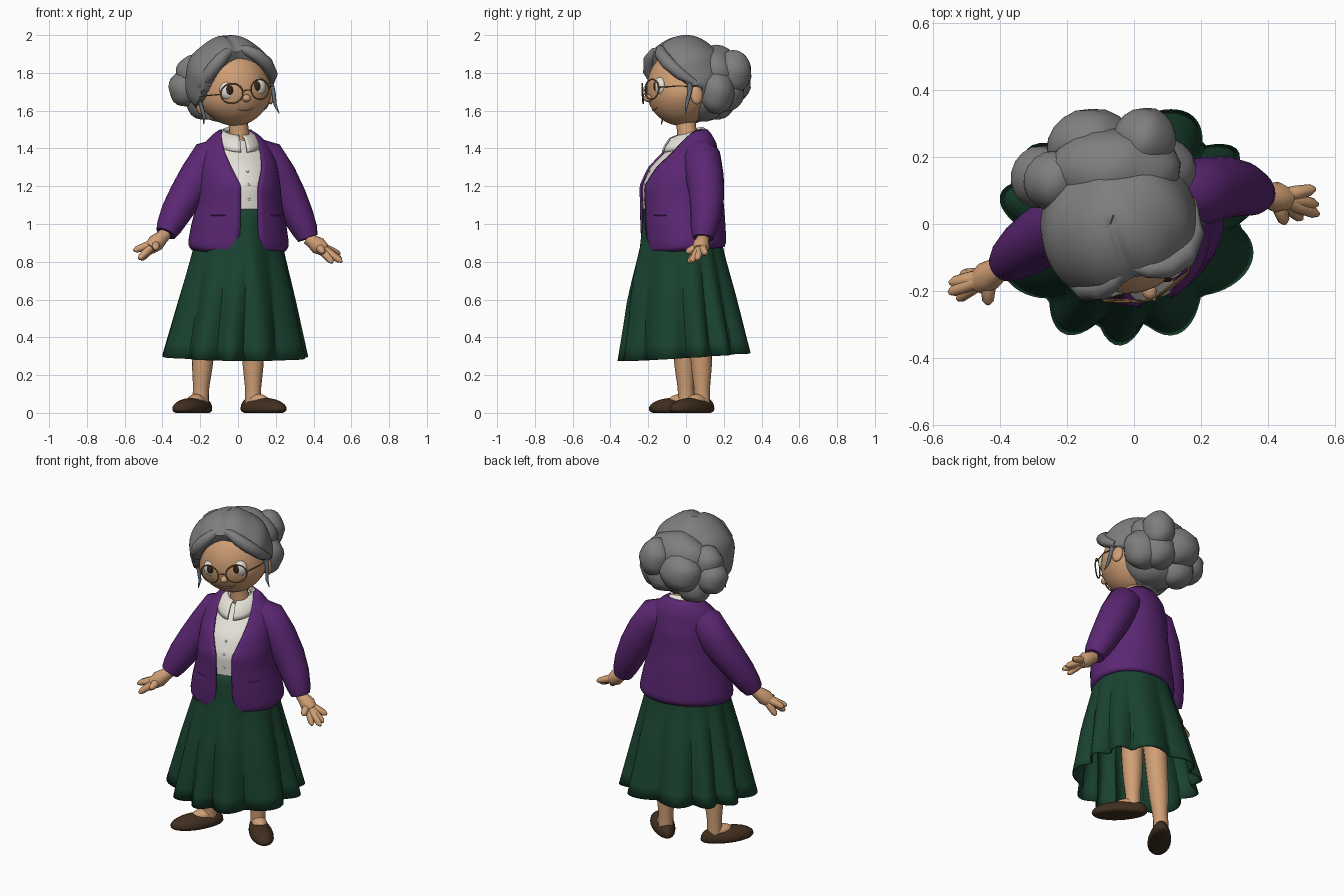
import bpy, bmesh, math
from mathutils import Matrix, Vector

if "Cube" in bpy.data.objects:
    bpy.data.objects.remove(bpy.data.objects["Cube"])

def material(name, r, g, b):
    m = bpy.data.materials.new(name)
    m.diffuse_color = (r, g, b, 1)
    m.use_nodes = True
    m.node_tree.nodes["Principled BSDF"].inputs["Base Color"].default_value = m.diffuse_color
    return m

HAIR = material("grey_hair", .21, .21, .21)
LOCK = material("blue_grey_lock", .12, .15, .17)
SKIN = material("skin", .63, .345, .178)
PURPLE = material("purple_knit", .105, .020, .172)
GREEN = material("green_cloth", .010, .056, .029)
WHITE = material("off_white", .77, .75, .68)
SHOE = material("brown_leather", .052, .028, .014)
GOLD = material("bronze_frame", .26, .14, .05)
DARK = material("dark_brown", .035, .018, .01)

I = Matrix.Identity(4)
BODY = Matrix.Rotation(math.radians(15), 4, 'Z')
HEAD = (Matrix.Translation((-.018, -.025, 1.71)) @ Matrix.Rotation(math.radians(18), 4, 'Z')
        @ Matrix.Rotation(math.radians(-8), 4, 'Y'))

def finish(bm, name, mat, mtx=I, angle=50):
    bm.transform(mtx)
    me = bpy.data.meshes.new(name)
    bm.to_mesh(me)
    bm.free()
    me.materials.append(mat)
    ob = bpy.data.objects.new(name, me)
    bpy.context.collection.objects.link(ob)
    bpy.ops.object.select_all(action='DESELECT')
    ob.select_set(True)
    bpy.context.view_layer.objects.active = ob
    bpy.ops.object.shade_smooth_by_angle(angle=math.radians(angle))
    return ob

def loft(name, rings, mat, mtx=I, closed=True, caps=False, thick=0, angle=50):
    bm = bmesh.new()
    vs = [[bm.verts.new(p) for p in r] for r in rings]
    n = len(rings[0])
    for a, b in zip(vs, vs[1:]):
        for i in range(n if closed else n - 1):
            j = (i + 1) % n
            bm.faces.new((a[i], a[j], b[j], b[i]))
    if caps:
        bm.faces.new(vs[0][::-1])
        bm.faces.new(vs[-1])
        bmesh.ops.recalc_face_normals(bm, faces=bm.faces)
    ob = finish(bm, name, mat, mtx, angle)
    if thick:
        s = ob.modifiers.new("thickness", 'SOLIDIFY')
        s.thickness, s.offset = thick, -1
    return ob

def tube(name, pts, radii, mat, mtx=I, n=12):
    pts = [Vector(p) for p in pts]
    rings = []
    for k, p in enumerate(pts):
        t = (pts[min(k + 1, len(pts) - 1)] - pts[max(k - 1, 0)]).normalized()
        ref = Vector((0, 1, 0)) if abs(t.y) < .8 else Vector((0, 0, 1))
        u = t.cross(ref).normalized()
        w = t.cross(u)
        r = radii[k] if isinstance(radii, (list, tuple)) else radii
        rings.append([p + r * (math.cos(a) * u + math.sin(a) * w)
                      for a in (2 * math.pi * i / n for i in range(n))])
    return loft(name, rings, mat, mtx, caps=True)

def ball(name, c, r, mat, mtx=I, shape=None, u=24, v=16):
    bm = bmesh.new()
    bmesh.ops.create_uvsphere(bm, u_segments=u, v_segments=v, radius=1)
    for p in bm.verts:
        q = Vector((p.co.x * r[0], p.co.y * r[1], p.co.z * r[2])) + Vector(c)
        p.co = shape(q) if shape else q
    return finish(bm, name, mat, mtx)

def lerp_rows(rows, z):
    for a, b in zip(rows, rows[1:]):
        if z <= b[0] + 1e-6:
            t = max(0, (z - a[0]) / (b[0] - a[0]))
            return [p + (q - p) * t for p, q in zip(a, b)]
    return list(rows[-1])

# Torso rows: height, centre depth, half width, half depth, opening half width
TORSO = [(.845, -.01, .255, .21, .065), (.875, -.01, .272, .22, .055), (.98, -.017, .255, .223, .05),
         (1.1, -.022, .228, .222, .048), (1.2, -.03, .218, .218, .048), (1.3, -.01, .208, .193, .085),
         (1.38, .022, .195, .145, .10), (1.43, .04, .168, .118, .10), (1.47, .05, .13, .088, .095),
         (1.5, .055, .085, .06, .08)]

# Cardigan: open-fronted shell
rings = []
for k in range(28):
    z = .845 + .655 * k / 27
    _, cy, rx, ry, op = lerp_rows(TORSO, z)
    a0 = math.asin(min(.95, op / rx))
    ring = []
    for i in range(49):
        a = a0 + (2 * math.pi - 2 * a0) * i / 48
        lift = .035 * (1 - math.cos(a)) / 2 * max(0, (1.1 - z) / .25)
        ring.append((rx * math.sin(a), cy - ry * math.cos(a), z + lift))
    rings.append(ring)
loft("cardigan", rings, PURPLE, BODY, closed=False, thick=.012)

# Blouse under the cardigan
rings = []
for k in range(14):
    z = 1.08 + .4 * k / 13
    _, cy, rx, ry, op = lerp_rows(TORSO, z)
    rings.append([((rx - .014) * math.sin(a), cy - (ry - .014) * math.cos(a), z)
                  for a in (2 * math.pi * i / 40 for i in range(40))])
loft("blouse", rings, WHITE, BODY, caps=True)

# Pocket slits and blouse buttons
for s in (-1, 1):
    pts = []
    for i in range(5):
        a = s * (.55 + .09 * i)
        pts.append((.239 * math.sin(a), -.021 - .222 * math.cos(a), 1.045))
    tube("pocket_slit", pts, .002, PURPLE, BODY, 6)
for z in (1.13, 1.21, 1.28):
    _, cy, rx, ry, op = lerp_rows(TORSO, z)
    ball("button", (0, cy - ry + .012, z), (.007, .004, .007), WHITE, BODY, u=8, v=6)

# Folded collar, split at the front and tucked in at the back
def collar_point(r, z, dy, a):
    front = (1 + math.cos(a)) / 2
    return ((r - .012 * front) * math.sin(a), .035 + dy * front - r * (.72 + .28 * front) * math.cos(a),
            z + .045 * (1 - front) - .02 * max(0, math.cos(a)) * (r > .11))

loft("collar", [[collar_point(r, z, dy, .14 + (2 * math.pi - .28) * i / 36) for i in range(37)]
                for r, z, dy in ((.135, 1.40, -.03), (.13, 1.425, -.028), (.105, 1.455, -.02), (.075, 1.47, -.01),
                                 (.062, 1.45, 0))],
     WHITE, BODY, closed=False, thick=.008)

# Pleated skirt with a forward bulge below the cardigan opening
SKIRT = [(.275, .005, .40, .36), (.6, -.013, .315, .292), (.86, -.017, .245, .216), (1.1, -.02, .2, .2)]
rings = []
for k in range(12):
    z = .275 + .825 * k / 11
    _, cy, rx, ry = lerp_rows(SKIRT, z)
    down = max(0, (1 - z) / .72)
    ring = []
    for i in range(132):
        a = 2 * math.pi * i / 132
        fold = 1 - abs(math.sin(5.5 * (a + .13 * math.sin(3 * a + 1))))
        f = 1 - .17 * down * fold
        lift = .045 * down * (1 - math.cos(a)) / 2
        d = min(a, 2 * math.pi - a)
        push = .025 * math.exp(-(d / .28) ** 2) * math.exp(-((z - .8) / .2) ** 2)
        ring.append((rx * f * math.sin(a) - .018 * down, cy - (ry * f + push) * math.cos(a), z + lift))
    rings.append(ring)
loft("skirt", rings, GREEN, BODY, thick=.008, angle=30)

# Sleeves, cuffs and hands
ARMS = [
    ("left", [(.08, .065, 1.38), (.15, .085, 1.35), (.212, .10, 1.25), (.272, .11, 1.14), (.32, .105, 1.04),
              (.355, .093, .965), (.37, .09, .925)],
     (.425, .08, .885), [(.55, .028, .80), (.548, .058, .81), (.54, .105, .84), (.50, .015, .795)], (.45, .0, .85)),
    ("right", [(-.08, .02, 1.38), (-.15, .015, 1.35), (-.212, -.005, 1.25), (-.275, -.04, 1.15), (-.328, -.075, 1.06),
               (-.365, -.105, .985), (-.382, -.12, .95)],
     (-.435, -.155, .90), [(-.552, -.205, .86), (-.55, -.175, .86), (-.525, -.225, .815), (-.515, -.15, .81)],
     (-.435, -.24, .87))]
for side, path, palm, tips, thumb in ARMS:
    tube(side + "_sleeve", path, [.08, .10, .10, .092, .082, .068, .055], PURPLE, n=20)
    wrist, palm = Vector(path[-1]), Vector(palm)
    tube(side + "_palm", [wrist, wrist.lerp(palm, .4), palm, palm + (palm - wrist) * .6],
         [.034, .036, .046, .034], SKIN)
    for t in tips + [thumb]:
        t = Vector(t)
        tube(side + "_finger", [palm, palm.lerp(t, .5), palm.lerp(t, .88), t],
             [.024, .022, .017, .007], SKIN, n=8)

# Legs and shoes
def last(q):
    # flat sole, tall heel, low toe
    h = .105 - .045 * (min(1, max(0, (.1 - q.y) / .12)))
    return Vector((q.x * (1 + .8 * max(0, -q.y)), q.y, .02 + q.z * h if q.z > 0 else .02 * (1 + max(-1, q.z * 2))))

for side, hip, ankle, toe in (("left", (.08, .075, .6), (.08, .085, .1), 46),
                              ("right", (-.17, -.02, .6), (-.197, .0, .1), -35)):
    hip, ankle = Vector(hip), Vector(ankle)
    tube(side + "_leg", [hip, hip.lerp(ankle, .5), hip.lerp(ankle, .7), hip.lerp(ankle, .93), ankle,
                         ankle - Vector((0, 0, .05))], [.068, .06, .055, .043, .043, .043], SKIN, n=16)
    m = Matrix.Translation((ankle.x, ankle.y, 0)) @ Matrix.Rotation(math.radians(toe), 4, 'Z')
    ball(side + "_shoe", (0, -.075, 0), (.062, .158, 1), SHOE, m, last)
    ball(side + "_instep", (0, -.035, .065), (.042, .07, .035), SKIN, m)

# Neck, head, ears, nose and mouth
tube("neck", [(.01, .02, 1.40), (.005, .005, 1.49), (-.005, -.01, 1.6)], [.072, .052, .05], SKIN, n=16)

def face_shape(q):
    q.x *= 1 + .06 * math.exp(-((q.z + .06) / .06) ** 2)
    q.z *= 1.14 if q.z > 0 else 1
    return q

ball("head", (0, 0, 0), (.188, .182, .19), SKIN, HEAD, face_shape, 36, 24)
ball("nose", (0, -.185, -.045), (.022, .026, .02), SKIN, HEAD)
tube("mouth", [(-.045, -.153, -.098), (-.02, -.156, -.108), (.02, -.156, -.108), (.045, -.153, -.098)],
     [.002, .003, .003, .002], SKIN, HEAD, 6)
for s in (-1, 1):
    ball("ear", (s * .197, .02, -.055), (.02, .034, .05), SKIN, HEAD)
    ball("eye_white", (s * .082, -.142, .008), (.047, .031, .05), WHITE, HEAD)
    ball("iris", (s * .078 - .004, -.156, .01), (.025, .022, .032), DARK, HEAD)
    # Spectacle rim and temple
    rim = [(s * .079 + .056 * math.cos(a), -.19 + .02 * math.cos(a) * s, -.008 + .053 * math.sin(a))
           for a in (2 * math.pi * i / 24 for i in range(25))]
    tube("glasses_rim", rim, .004, GOLD, HEAD, 6)
    tube("glasses_temple", [(s * .134, -.17, -.005), (s * .185, -.08, -.005), (s * .202, .02, -.01)], .0035, GOLD, HEAD, 6)
    # Loose lock in front of the ear
    tube("loose_lock", [(s * .195, -.01, .05), (s * .206, -.02, -.04), (s * .2, -.04, -.11), (s * .212, -.05, -.155)],
         [.018, .012, .009, .002], LOCK, HEAD, 8)
tube("glasses_bridge", [(-.024, -.208, -.005), (0, -.212, 0), (.024, -.208, -.005)], .0035, GOLD, HEAD, 6)

# Hair cap: sinks into the head across the face opening, with parting and waves
HC = Vector((-.013, .027, .055))

def hair_shape(q):
    line = -.08 + .29 * math.sqrt(max(0, 1 - (q.x / .216) ** 2))
    f = min(1, max(0, (line - q.z) / .03)) * min(1, max(0, (.06 - q.y) / .03))
    wave = 1 + .014 * math.sin(9 * math.atan2(abs(q.x), q.z + .02) + 14 * q.y)
    if q.y < .05 and q.z > 0:
        wave -= .04 * math.exp(-(q.x / .015) ** 2)
    return HC + (q - HC) * wave * (1 - .32 * f)

ball("hair_cap", HC, (.236, .224, .235), HAIR, HEAD, hair_shape, 72, 48)
for s in (-1, 1):
    tube("front_sweep", [(s * .008, -.10, .22), (s * .05, -.122, .208), (s * .1, -.135, .175), (s * .155, -.12, .122),
                         (s * .197, -.065, .055), (s * .208, .01, .01)],
         [.012, .026, .034, .036, .03, .018], HAIR, HEAD, 14)

# Back rolls and bun lobes
for c, r in (((-.05, .09, 1.665), (.19, .125, .125)), ((-.275, .14, 1.72), (.093, .095, .10)),
             ((-.235, .13, 1.80), (.095, .09, .095)), ((-.13, .235, 1.75), (.13, .11, .115)),
             ((.03, .25, 1.805), (.095, .098, .113)), ((-.06, .16, 1.80), (.2, .13, .145)),
             ((.07, .16, 1.70), (.115, .10, .12)), ((-.17, .16, 1.65), (.11, .10, .10)),
             ((.0, .20, 1.70), (.11, .11, .11))):
    def ridges(q, c=Vector(c)):
        d = q - c
        return c + d * (1 + .03 * math.sin(5 * math.atan2(d.z, d.x) + 20 * d.y))
    ball("hair_bun_lobe", c, r, HAIR, I, ridges, 18, 12)
